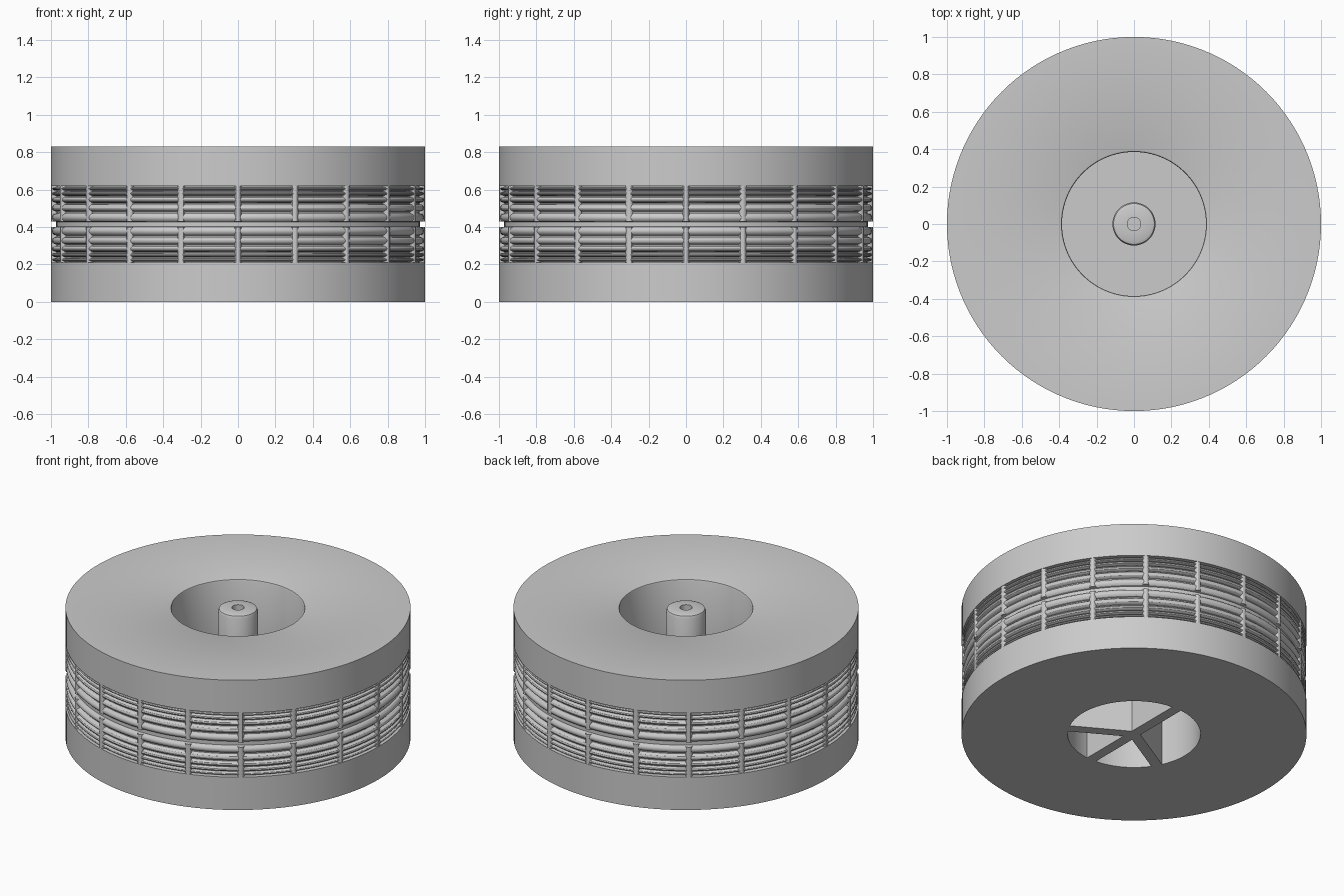
import bpy, bmesh
from math import pi, sin, cos, radians
from mathutils import Matrix, Vector

cube = bpy.data.objects.get("Cube")
if cube:
    bpy.data.objects.remove(cube)

grey = bpy.data.materials.new("plain_grey")
grey.use_nodes = True
grey.diffuse_color = (0.6, 0.6, 0.6, 1)
grey.node_tree.nodes["Principled BSDF"].inputs["Base Color"].default_value = (0.6, 0.6, 0.6, 1)

HEIGHT, MID = 0.83, 0.415
CAVITY, GROOVE = 0.385, 0.972


def finish(name, bm, smooth=True):
    bmesh.ops.recalc_face_normals(bm, faces=bm.faces)
    mesh = bpy.data.meshes.new(name)
    bm.to_mesh(mesh)
    bm.free()
    mesh.materials.append(grey)
    obj = bpy.data.objects.new(name, mesh)
    bpy.context.collection.objects.link(obj)
    if smooth:
        bpy.ops.object.select_all(action='DESELECT')
        obj.select_set(True)
        bpy.context.view_layer.objects.active = obj
        bpy.ops.object.shade_smooth_by_angle(angle=radians(30))
    return obj


def lathe(name, profile, steps):
    bm = bmesh.new()
    verts = [bm.verts.new((r, 0, z)) for r, z in profile]
    edges = [bm.edges.new(pair) for pair in zip(verts, verts[1:])]
    bmesh.ops.spin(bm, geom=verts + edges, axis=(0, 0, 1), cent=(0, 0, 0),
                   angle=2 * pi, steps=steps, use_merge=True)
    bmesh.ops.remove_doubles(bm, verts=bm.verts, dist=1e-5)
    return finish(name, bm)


# Rounded ribs: (centre offset from mid height, half width), narrowing outward
RIBS = [(0.036, 0.023), (0.088, 0.020), (0.131, 0.016), (0.164, 0.012), (0.190, 0.009)]


def rib_arc(offset, half):
    return [(GROOVE + 0.023 * sin(pi * i / 6), MID + offset + half * cos(pi * i / 6))
            for i in range(7)]


ribbed = []
for offset, half in reversed(RIBS):
    ribbed += rib_arc(offset, half)
for offset, half in RIBS:
    ribbed += rib_arc(-offset, half)

# Wheel body: hub with a blind bore, upper cavity, ribbed tread, lower cavity
hub = [(0, 0.68), (0.036, 0.68), (0.036, HEIGHT), (0.095, HEIGHT),
       (0.109, 0.824), (0.115, 0.81), (0.115, 0.45)]
upper = [(CAVITY, 0.45), (CAVITY, 0.82), (0.388, 0.827), (0.395, HEIGHT),
         (1, HEIGHT), (1, 0.62), (GROOVE, 0.62)]
lower = [(GROOVE, 0.21), (1, 0.21), (1, 0), (CAVITY, 0), (CAVITY, 0.38), (0, 0.38)]
lathe("wheel_body", hub + upper + ribbed + lower, 120)

# Upright tread bars, in an upper and a lower row
bm = bmesh.new()
for i in range(20):
    a = 2 * pi * i / 20
    for side in (-1, 1):
        place = Matrix.Translation((0.979 * cos(a), 0.979 * sin(a), MID + side * 0.11))
        bmesh.ops.create_cone(bm, cap_ends=True, segments=12, radius1=0.02,
                              radius2=0.02, depth=0.19, matrix=place)
finish("tread_bars", bm)

# Underside spokes: one to the back, three fanned to the front
bm = bmesh.new()
for degrees in (90, -30, -90, -150):
    turn = Matrix.Rotation(radians(degrees), 4, 'Z')
    shape = Matrix.Translation((0.193, 0, 0.195)) @ Matrix.Diagonal((0.386, 0.065, 0.39, 1))
    bmesh.ops.create_cube(bm, size=1, matrix=turn @ shape)
finish("underside_spokes", bm, smooth=False)
